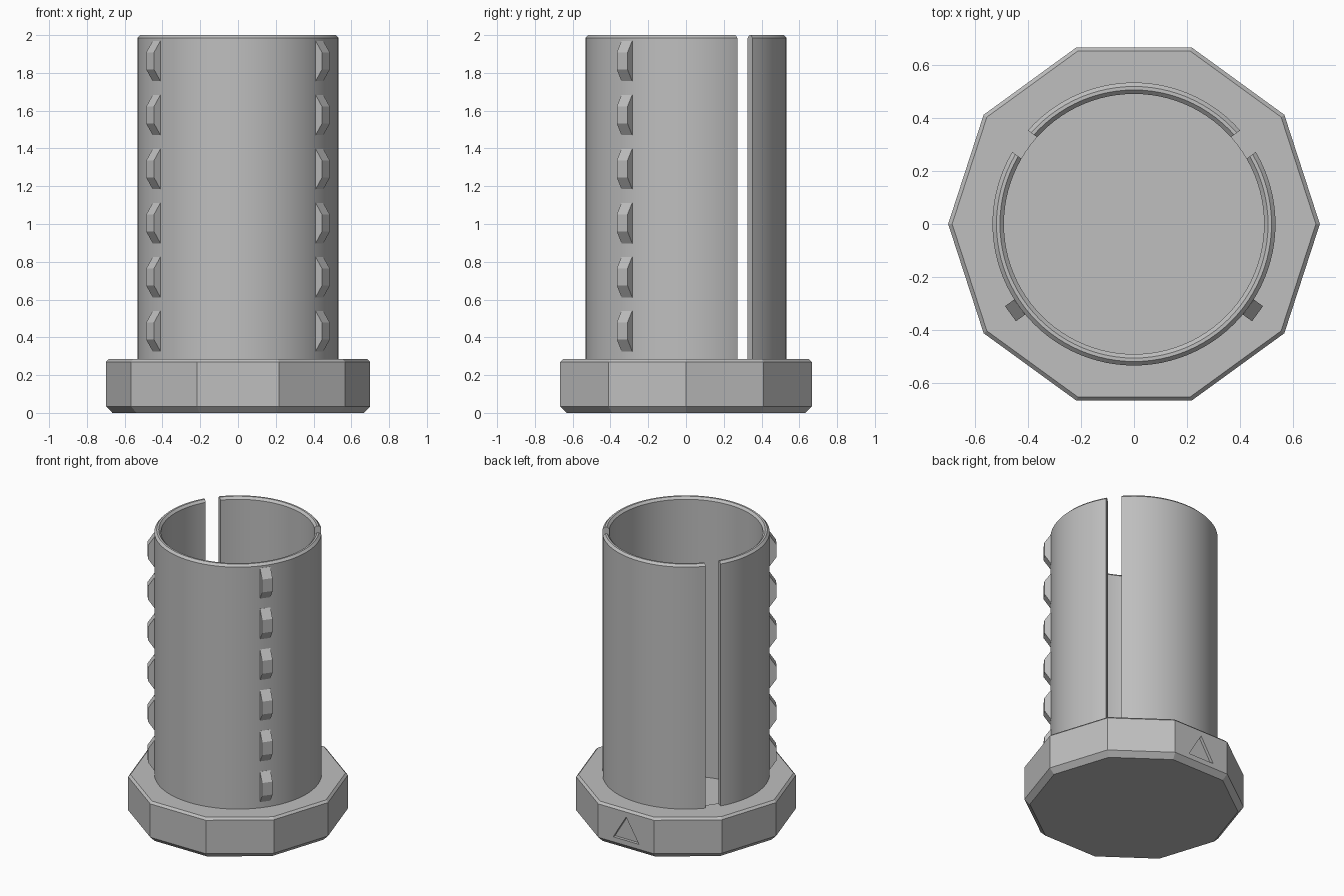
import bpy, bmesh
from math import cos, sin, radians, tau
from mathutils import Matrix

cube = bpy.data.objects.get("Cube")
if cube:
    bpy.data.objects.remove(cube, do_unlink=True)

grey = bpy.data.materials.new("plain grey")
grey.use_nodes = True
GREY = (0.52, 0.52, 0.52, 1)
grey.diffuse_color = GREY
grey.node_tree.nodes["Principled BSDF"].inputs["Base Color"].default_value = GREY


def finish(name, bm):
    bmesh.ops.recalc_face_normals(bm, faces=bm.faces)
    mesh = bpy.data.meshes.new(name)
    bm.to_mesh(mesh)
    bm.free()
    mesh.materials.append(grey)
    ob = bpy.data.objects.new(name, mesh)
    bpy.context.collection.objects.link(ob)
    return ob


def lathe(name, profile, sides, ring=False):
    """Turn (radius, z) points about z; a ring closes on itself, else both ends are capped."""
    bm = bmesh.new()
    loops = [[bm.verts.new((r * cos(tau * i / sides), r * sin(tau * i / sides), z))
              for i in range(sides)] for r, z in profile]
    pairs = list(zip(loops, loops[1:]))
    if ring:
        pairs.append((loops[-1], loops[0]))
    else:
        bm.faces.new(loops[0])
        bm.faces.new(loops[-1])
    for a, b in pairs:
        for i in range(sides):
            j = (i + 1) % sides
            bm.faces.new((a[i], a[j], b[j], b[i]))
    return finish(name, bm)


def prism(name, outline, width, angle):
    """Extrude a (radius, z) outline sideways and turn it to the given angle about z."""
    bm = bmesh.new()
    a, b = [[bm.verts.new((r, y, z)) for r, z in outline] for y in (-width / 2, width / 2)]
    bm.faces.new(a)
    bm.faces.new(b)
    for i in range(len(a)):
        j = (i + 1) % len(a)
        bm.faces.new((a[i], a[j], b[j], b[i]))
    bm.transform(Matrix.Rotation(radians(angle), 4, "Z"))
    return finish(name, bm)


def cut(ob, cutter):
    cutter.hide_render = True
    mod = ob.modifiers.new("cut", "BOOLEAN")
    mod.operation, mod.solver, mod.object = "DIFFERENCE", "EXACT", cutter
    bpy.context.view_layer.update()
    mesh = bpy.data.meshes.new_from_object(ob.evaluated_get(bpy.context.evaluated_depsgraph_get()))
    ob.modifiers.clear()
    ob.data = mesh
    bpy.data.objects.remove(cutter, do_unlink=True)


SIDES = 96
INNER, OUTER = 0.49, 0.533
FLOOR, BASE_TOP, TOP, BEVEL = 0.04, 0.285, 2.0, 0.015

# Ten-sided base with bevelled rims and a round pocket
base = lathe("base", [(0.665, 0), (0.70, 0.035), (0.70, BASE_TOP - BEVEL),
                      (0.70 - BEVEL, BASE_TOP)], 10)
cut(base, lathe("pocket_cutter", [(INNER, FLOOR), (INNER, 0.5)], SIDES))

# Engraved triangle on the back of the base
bm = bmesh.new()
front, back = [[bm.verts.new((x, y, z)) for x, z in ((-0.1, 0.07), (0.1, 0.07), (0, 0.235))]
               for y in (0.645, 0.75)]
bm.faces.new(front)
bm.faces.new(back)
for i in range(3):
    j = (i + 1) % 3
    bm.faces.new((front[i], front[j], back[j], back[i]))
cut(base, finish("triangle_cutter", bm))

# Tube with bevelled mouth, split by two slots
tube = lathe("tube", [(INNER, BASE_TOP), (OUTER, BASE_TOP), (OUTER, TOP - BEVEL),
                      (OUTER - BEVEL, TOP), (INNER + BEVEL, TOP), (INNER, TOP - BEVEL)],
             SIDES, ring=True)
for angle in (36, 144):
    cut(tube, prism("slot_cutter", [(0.3, 0.1), (0.7, 0.1), (0.7, 2.2), (0.3, 2.2)], 0.1, angle))
bpy.ops.object.select_all(action="DESELECT")
tube.select_set(True)
bpy.context.view_layer.objects.active = tube
bpy.ops.object.shade_smooth_by_angle(angle=radians(30))

# Two columns of grip teeth
for side, angle in (("left", -36), ("right", -144)):
    for n in range(6):
        z = 0.433 + n * 0.286
        prism(f"{side}_tooth_{n + 1}",
              [(0.51, z - 0.107), (0.533, z - 0.107), (0.575, z - 0.045),
               (0.575, z + 0.045), (0.533, z + 0.107), (0.51, z + 0.107)], 0.07, angle)
